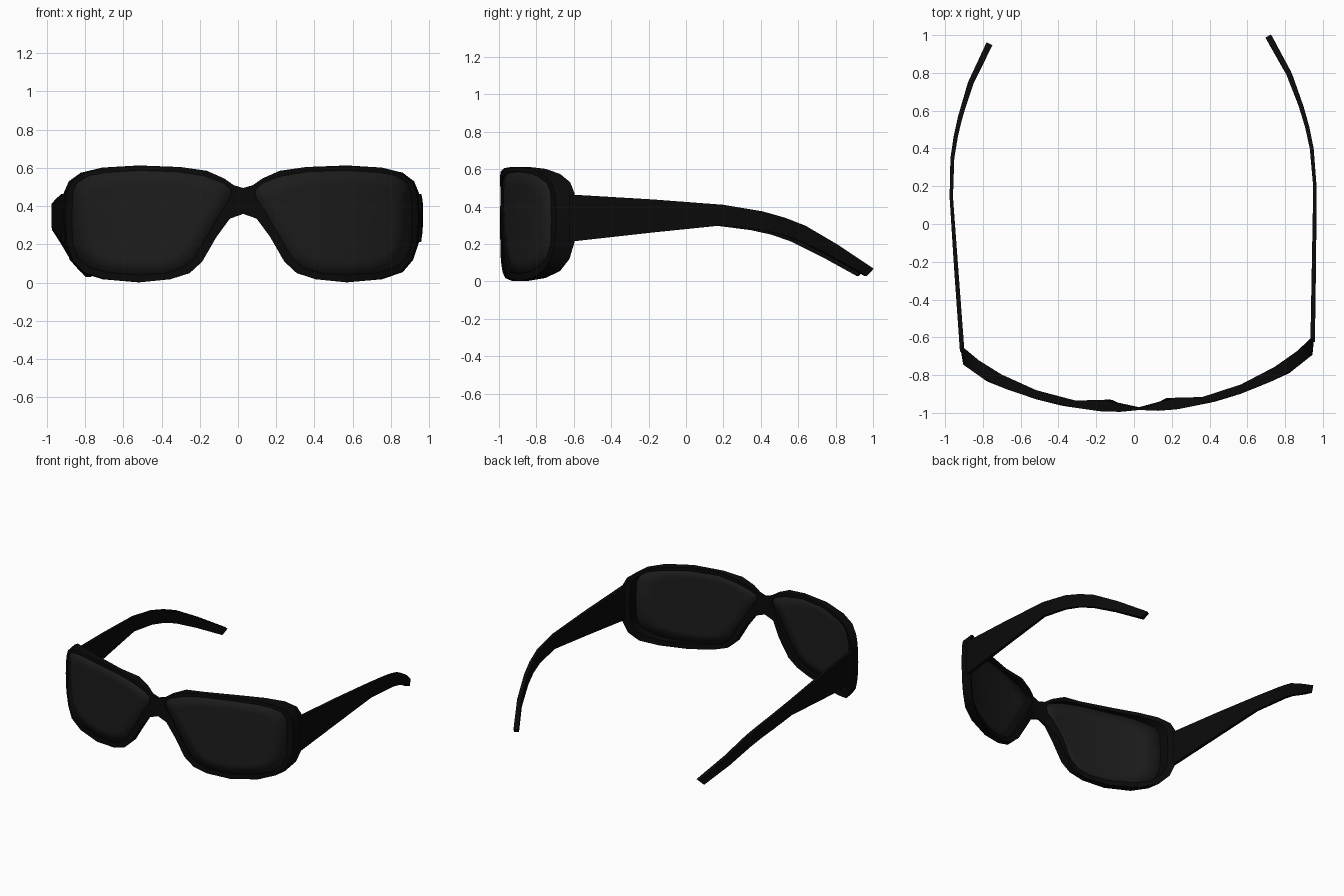
import bpy, bmesh, math

if "Cube" in bpy.data.objects:
    bpy.data.objects.remove(bpy.data.objects["Cube"])

TURN = math.radians(1.6)   # the glasses sit slightly turned about z


def material(name, v):
    m = bpy.data.materials.new(name)
    m.diffuse_color = (v, v, v, 1)
    m.use_nodes = True
    m.node_tree.nodes["Principled BSDF"].inputs["Base Color"].default_value = m.diffuse_color
    return m


def curve(pts, x):
    """Piecewise-linear lookup of y at x."""
    for (x0, y0), (x1, y1) in zip(pts, pts[1:]):
        if x <= x1:
            return y0 + (y1 - y0) * (x - x0) / (x1 - x0)
    return pts[-1][1]


def finish(name, bm, mat):
    """Turn a right-hand half into a mirrored, shaded object."""
    bmesh.ops.recalc_face_normals(bm, faces=bm.faces)
    me = bpy.data.meshes.new(name)
    bm.to_mesh(me)
    bm.free()
    me.materials.append(mat)
    ob = bpy.data.objects.new(name, me)
    bpy.context.collection.objects.link(ob)
    ob.rotation_euler.z = TURN
    mod = ob.modifiers.new("mirror", 'MIRROR')
    mod.merge_threshold = 0.002
    bpy.ops.object.select_all(action='DESELECT')
    ob.select_set(True)
    bpy.context.view_layer.objects.active = ob
    bpy.ops.object.shade_smooth_by_angle(angle=math.radians(35))
    return ob


black = material("black_plastic", 0.003)
tint = material("dark_lens", 0.012)

# Wrap of the front and back surfaces, seen from above (x, y)
FRONT = [(0, -.985), (.1, -.992), (.2, -.987), (.4, -.953), (.6, -.898),
         (.8, -.812), (.93, -.715)]
BACK = [(0, -.970), (.07, -.965), (.14, -.927), (.19, -.925), (.27, -.937),
        (.4, -.915), (.6, -.845), (.8, -.735), (.94, -.612)]

# Rim outline and lens opening (x, z), point for point
OUTER = [(0, .495), (.05, .51), (.10, .545), (.19, .585), (.33, .605), (.54, .613),
         (.72, .602), (.83, .575), (.89, .53), (.915, .47), (.925, .34), (.915, .21),
         (.885, .12), (.83, .055), (.72, .018), (.54, .002), (.38, .018), (.28, .05),
         (.215, .11), (.14, .24), (.07, .335), (0, .36)]
INNER = [(.063, .46), (.068, .49), (.10, .52), (.20, .558), (.34, .58), (.54, .587),
         (.72, .576), (.80, .56), (.86, .525), (.885, .475), (.89, .33), (.885, .20),
         (.86, .13), (.80, .08), (.70, .052), (.54, .040), (.41, .05), (.32, .075),
         (.255, .13), (.18, .26), (.11, .38), (.075, .43)]

# Frame front: rims, bridge and thick outer corners
bm = bmesh.new()
loops = []
for pts, surf, widen in ((OUTER, FRONT, 1), (INNER, FRONT, 1), (INNER, BACK, 1), (OUTER, BACK, 1.015)):
    loops.append([bm.verts.new((x * widen, curve(surf, x * widen), z)) for x, z in pts])
n = len(OUTER)
for k in range(4):
    a, b = loops[k], loops[(k + 1) % 4]
    for i in range(n):
        if k == 3 and i == n - 1:
            continue            # leave the bridge open on the mirror plane
        j = (i + 1) % n
        bm.faces.new((a[i], a[j], b[j], b[i]))
finish("frame_front", bm, black)

# Lenses: rings shrinking to the middle, following the wrap
bm = bmesh.new()
cx, cz = .5, .31
rings = []
for t in (1.0, .75, .5, .25):
    ring = []
    for x, z in INNER:
        px, pz = cx + (x - cx) * t, cz + (z - cz) * t
        ring.append(bm.verts.new((px, curve(FRONT, px) + .012, pz)))
    rings.append(ring)
mid = bm.verts.new((cx, curve(FRONT, cx) + .012, cz))
for i in range(n):
    j = (i + 1) % n
    for a, b in zip(rings, rings[1:]):
        bm.faces.new((a[i], a[j], b[j], b[i]))
    bm.faces.new((rings[-1][i], rings[-1][j], mid))
lens = finish("lenses", bm, tint)
solid = lens.modifiers.new("thickness", 'SOLIDIFY')
solid.thickness = .01
solid.offset = 0

# Temples: (x, y, top z, bottom z, half width, forward lean of the bottom edge)
TEMPLE = [(.928, -.65, .465, .212, .012, 0), (.948, -.2, .438, .262, .011, 0),
          (.963, .17, .410, .300, .009, 0), (.951, .38, .375, .275, .010, .01),
          (.928, .50, .341, .250, .011, .015), (.898, .61, .298, .213, .012, .02),
          (.837, .785, .195, .128, .014, .025), (.738, .975, .068, .030, .017, .04)]
bm = bmesh.new()
prev = None
for i, (x, y, top, bot, w, lean) in enumerate(TEMPLE):
    a, b = TEMPLE[max(i - 1, 0)], TEMPLE[min(i + 1, len(TEMPLE) - 1)]
    dx, dy = b[0] - a[0], b[1] - a[1]
    d = math.hypot(dx, dy)
    nx, ny = dy / d * w, -dx / d * w
    lx, ly = dx / d * lean, dy / d * lean
    ring = [bm.verts.new(p) for p in ((x + nx, y + ny, top), (x - nx, y - ny, top),
                                      (x - nx - lx, y - ny - ly, bot),
                                      (x + nx - lx, y + ny - ly, bot))]
    if prev:
        for k in range(4):
            m = (k + 1) % 4
            bm.faces.new((prev[k], prev[m], ring[m], ring[k]))
    else:
        bm.faces.new(ring)
    prev = ring
bm.faces.new(prev)
finish("temples", bm, black)
